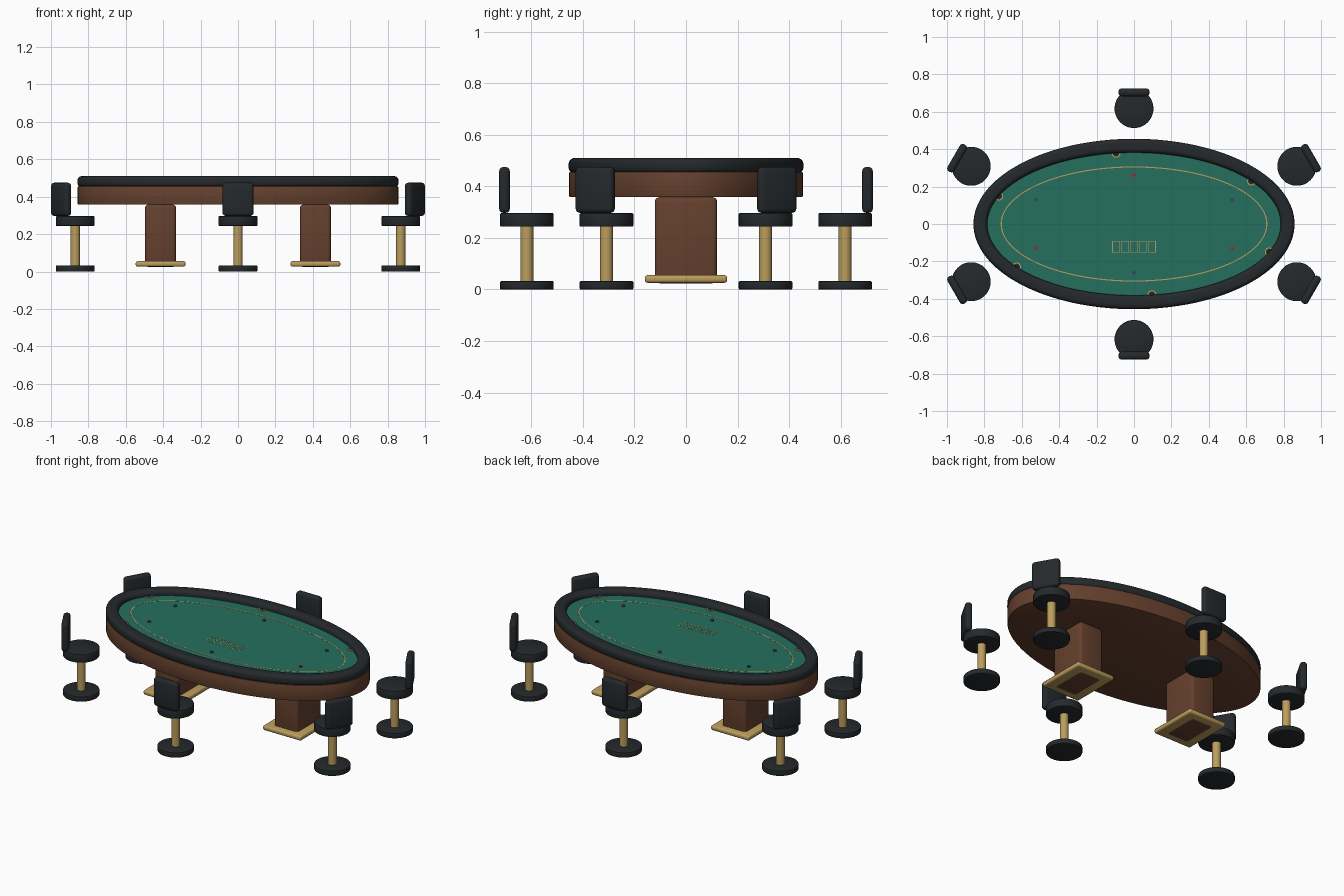
import bpy, bmesh, math
from math import sin, cos, pi, radians

if "Cube" in bpy.data.objects:
    bpy.data.objects.remove(bpy.data.objects["Cube"])


def material(name, rgb):
    m = bpy.data.materials.new(name)
    m.diffuse_color = (*rgb, 1)
    m.use_nodes = True
    m.node_tree.nodes["Principled BSDF"].inputs["Base Color"].default_value = m.diffuse_color
    return m


BLACK = material("black_leather", (0.018, 0.022, 0.025))
WOOD = material("walnut", (0.13, 0.052, 0.027))
GOLD = material("brass", (0.50, 0.34, 0.11))
FELT = material("green_felt", (0.018, 0.16, 0.11))
RED = material("red_chip", (0.35, 0.02, 0.03))
NAVY = material("navy_chip", (0.03, 0.06, 0.13))


def finish(obj, name, mat, bevel=0, segments=3):
    obj.name = name
    obj.data.materials.append(mat)
    bpy.ops.object.select_all(action='DESELECT')
    obj.select_set(True)
    bpy.context.view_layer.objects.active = obj
    if bevel:
        mod = obj.modifiers.new("bevel", 'BEVEL')
        mod.width, mod.segments = bevel, segments
        mod.limit_method = 'ANGLE'
        bpy.ops.object.modifier_apply(modifier="bevel")
    bpy.ops.object.shade_smooth_by_angle(angle=radians(40))
    return obj


def box(name, loc, size, mat, bevel=0, rot=0):
    bpy.ops.mesh.primitive_cube_add(size=1, location=loc, rotation=(0, 0, rot))
    o = bpy.context.object
    o.scale = size
    bpy.ops.object.transform_apply(location=False, rotation=False, scale=True)
    return finish(o, name, mat, bevel)


def disc(name, x, y, z0, z1, r, mat, bevel=0, ry=None, sides=48):
    bpy.ops.mesh.primitive_cylinder_add(vertices=sides, radius=1, depth=1,
                                        location=(x, y, (z0 + z1) / 2))
    o = bpy.context.object
    o.scale = (r, ry or r, z1 - z0)
    bpy.ops.object.transform_apply(location=False, rotation=False, scale=True)
    return finish(o, name, mat, bevel, 2)


def ring(name, a, b, profile, mat, center=(0, 0), sides=128):
    """Sweep a closed (radial offset, z) profile round an ellipse."""
    bm = bmesh.new()
    loops = []
    for i in range(sides):
        t = 2 * pi * i / sides
        loops.append([bm.verts.new((center[0] + (a + d) * cos(t),
                                    center[1] + (b + d) * sin(t), z))
                      for d, z in profile])
    n = len(profile)
    for i in range(sides):
        p, q = loops[i], loops[(i + 1) % sides]
        for j in range(n):
            k = (j + 1) % n
            bm.faces.new((p[j], q[j], q[k], p[k]))
    bmesh.ops.recalc_face_normals(bm, faces=bm.faces)
    me = bpy.data.meshes.new(name)
    bm.to_mesh(me)
    bm.free()
    o = bpy.data.objects.new(name, me)
    bpy.context.collection.objects.link(o)
    return finish(o, name, mat)


def rounded(w, z0, z1, r, steps=6):
    """Rounded rectangle profile, half width w."""
    pts = []
    for cx, cz, start in ((w - r, z1 - r, 0), (r - w, z1 - r, 90),
                          (r - w, z0 + r, 180), (w - r, z0 + r, 270)):
        for s in range(steps + 1):
            t = radians(start + 90 * s / steps)
            pts.append((cx + r * cos(t), cz + r * sin(t)))
    return pts


# Table top: wooden apron, felt and padded rail
disc("apron", 0, 0, 0.358, 0.456, 0.857, WOOD, 0.004, ry=0.453, sides=128)
FZ = 0.477
disc("felt", 0, 0, 0.45, FZ, 0.81, FELT, ry=0.412, sides=128)
ring("padded_rail", 0.8215, 0.4185, rounded(0.037, 0.45, 0.51, 0.024), BLACK)


def flat_ring(w, z0, z1):
    return [(w, z0), (w, z1), (-w, z1), (-w, z0)]


# Gold betting line, cup holders and chips on the felt
ring("betting_line", 0.71, 0.305, flat_ring(0.003, FZ - 0.002, FZ + 0.001), GOLD)
for i in range(6):
    t = radians(37 + 60 * i)
    c = (0.785 * cos(t), 0.38 * sin(t))
    ring("cup_holder_rim", 0.020, 0.020, flat_ring(0.003, FZ - 0.005, FZ + 0.005),
         GOLD, c, 24)
    disc("cup_holder_well", *c, FZ - 0.01, FZ + 0.003, 0.018, BLACK, sides=24)
    t = radians(30 + 60 * i)
    disc("chip", 0.606 * cos(t), 0.26 * sin(t), FZ - 0.001, FZ + 0.006, 0.01,
         NAVY if i % 2 == 0 else RED, sides=24)

# Five outlined card places
for i in range(5):
    x = (i - 2) * 0.048
    for s in (-1, 1):
        box("card_side", (x + s * 0.019, -0.122, FZ), (0.003, 0.058, 0.002), GOLD)
        box("card_end", (x, -0.122 + s * 0.029, FZ), (0.041, 0.003, 0.002), GOLD)

# Two pedestals with brass foot plates
for s in (-1, 1):
    box("pedestal", (s * 0.414, 0, 0.191), (0.166, 0.242, 0.334), WOOD, 0.018)
    box("foot_plate", (s * 0.414, 0, 0.041), (0.266, 0.32, 0.03), GOLD, 0.011)

# Six stools around the table
for i in range(6):
    t = radians(30 + 60 * i)
    x, y = 1.005 * cos(t), 0.617 * sin(t)
    disc("stool_base", x, y, 0, 0.032, 0.104, BLACK, 0.004)
    disc("stool_post", x, y, 0.03, 0.247, 0.025, GOLD, sides=32)
    disc("stool_seat", x, y, 0.244, 0.296, 0.104, BLACK, 0.004)
    box("stool_backrest", (x + 0.087 * cos(t), y + 0.087 * sin(t), 0.386),
        (0.042, 0.166, 0.178), BLACK, 0.017, rot=t)
